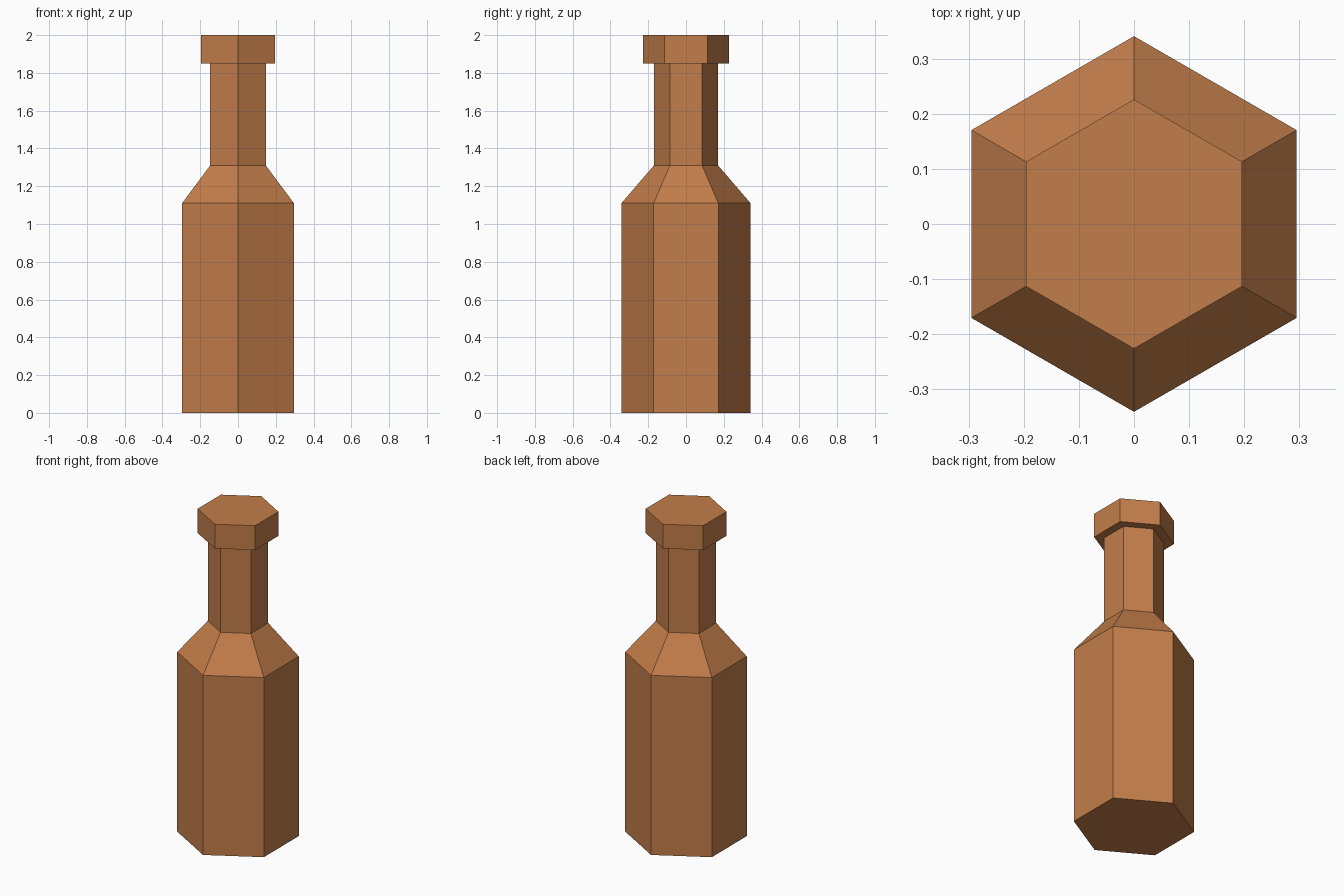
import bpy, bmesh, math

if "Cube" in bpy.data.objects:
    bpy.data.objects.remove(bpy.data.objects["Cube"])

brown = bpy.data.materials.new("brown_glass")
brown.diffuse_color = (0.54, 0.205, 0.069, 1)
brown.use_nodes = True
brown.node_tree.nodes["Principled BSDF"].inputs["Base Color"].default_value = brown.diffuse_color

SIDES = 6
# (radius, height) from the base up: body, shoulder, neck, lip
PROFILE = [(0.342, 0), (0.342, 1.11), (0.17, 1.31), (0.17, 1.85),
           (0.227, 1.85), (0.227, 2.0)]


def lathe(name, profile, material):
    """Sweep a profile into a closed, flat-faced prism with a corner on +y."""
    bm = bmesh.new()
    rings = []
    for r, z in profile:
        angles = [math.pi / 2 + math.tau * i / SIDES for i in range(SIDES)]
        rings.append([bm.verts.new((r * math.cos(a), r * math.sin(a), z)) for a in angles])
    for low, high in zip(rings, rings[1:]):
        for i in range(SIDES):
            j = (i + 1) % SIDES
            bm.faces.new((low[i], low[j], high[j], high[i]))
    bm.faces.new(rings[0][::-1])
    bm.faces.new(rings[-1])
    mesh = bpy.data.meshes.new(name)
    bm.to_mesh(mesh)
    bm.free()
    mesh.materials.append(material)
    obj = bpy.data.objects.new(name, mesh)
    bpy.context.collection.objects.link(obj)
    return obj


# Whole bottle in one closed shell
lathe("bottle", PROFILE, brown)
